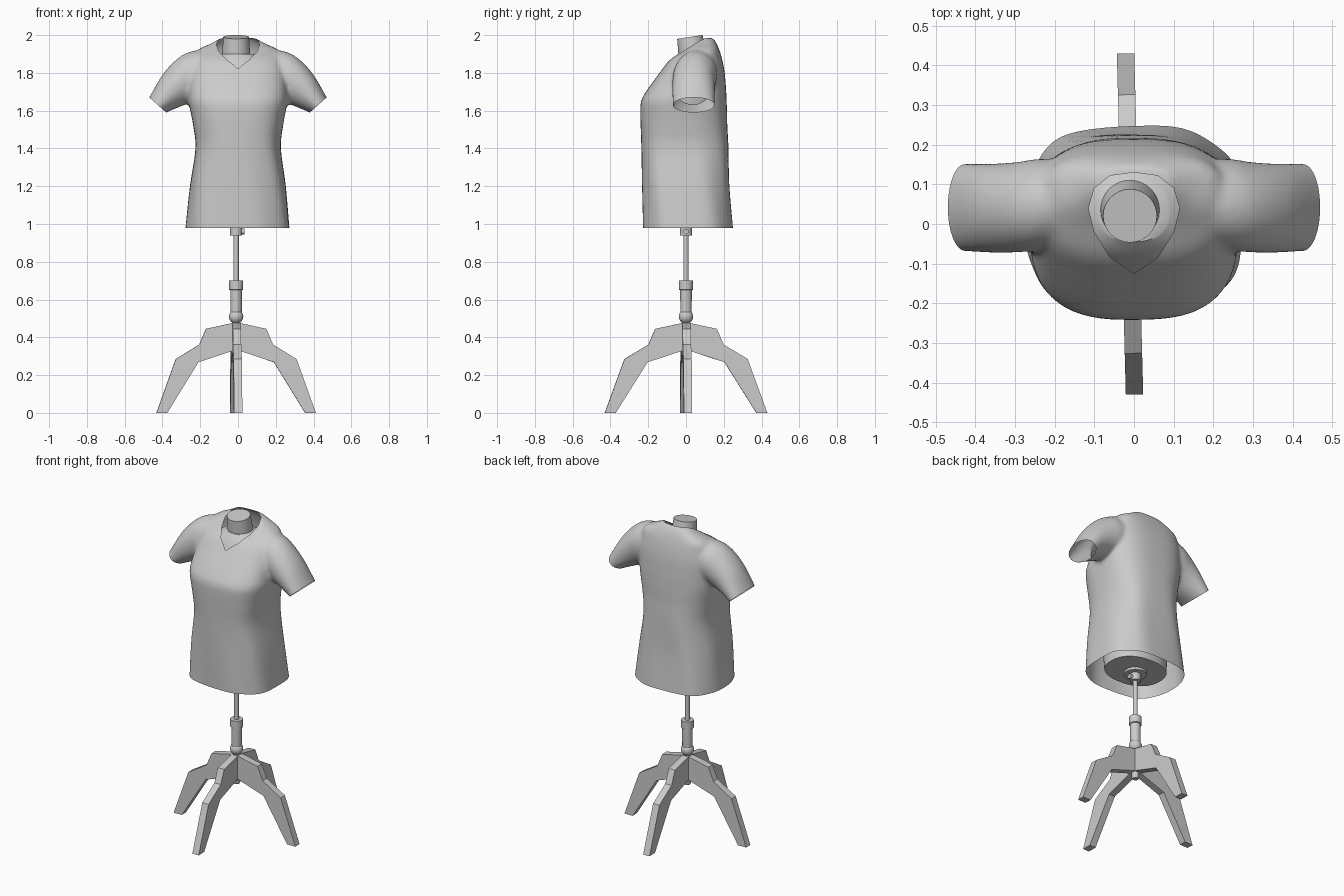
import bpy, bmesh, math
from mathutils import Vector, Matrix

if "Cube" in bpy.data.objects:
    bpy.data.objects.remove(bpy.data.objects["Cube"])

CX = -0.01  # stand axis


def make(name, bm, smooth=None):
    bmesh.ops.recalc_face_normals(bm, faces=bm.faces)
    me = bpy.data.meshes.new(name)
    bm.to_mesh(me)
    bm.free()
    ob = bpy.data.objects.new(name, me)
    bpy.context.collection.objects.link(ob)
    if smooth:
        shade(ob, smooth)
    return ob


def shade(ob, angle):
    bpy.ops.object.select_all(action='DESELECT')
    ob.select_set(True)
    bpy.context.view_layer.objects.active = ob
    bpy.ops.object.shade_smooth_by_angle(angle=math.radians(angle))


def loft(bm, rings):
    vs = [[bm.verts.new(p) for p in r] for r in rings]
    n = len(vs[0])
    for a, b in zip(vs, vs[1:]):
        for i in range(n):
            j = (i + 1) % n
            bm.faces.new((a[i], a[j], b[j], b[i]))
    bm.faces.new(vs[0][::-1])
    bm.faces.new(vs[-1])


def refine(rows, steps=5):
    """Catmull-Rom interpolation through rows of section values."""
    out = []
    for i in range(len(rows) - 1):
        p0, p1 = rows[max(i - 1, 0)], rows[i]
        p2, p3 = rows[i + 1], rows[min(i + 2, len(rows) - 1)]
        for s in range(steps):
            t = s / steps
            out.append([b + 0.5 * t * ((c - a) + t * ((2*a - 5*b + 4*c - d) + t * (3*(b - c) + d - a)))
                        for a, b, c, d in zip(p0, p1, p2, p3)])
    return out + [rows[-1]]


def section(z, hw, yf, yb, folds=0.0, power=2.8, n=64):
    """Rounded-box ring at height z, with optional cloth folds towards the hem."""
    ring = []
    for i in range(n):
        a = 2 * math.pi * i / n
        c, s = math.cos(a), math.sin(a)
        f = 1 + folds * max(0, min(1, (1.65 - z) / 0.4)) * math.sin(7 * a + 5 * z)
        ring.append((f * hw * math.copysign(abs(c) ** (2 / power), c),
                     (yf + yb) / 2 + f * (yb - yf) / 2 * math.copysign(abs(s) ** (2 / power), s), z))
    return ring


def lathe(name, profile, sides=24, center=(CX, 0)):
    bm = bmesh.new()
    loft(bm, [[(center[0] + r * math.cos(2 * math.pi * i / sides),
                center[1] + r * math.sin(2 * math.pi * i / sides), z)
               for i in range(sides)] for r, z in profile])
    return make(name, bm, 35)


# --- Shirt: torso and sleeve volumes fused, then cut open ---
bm = bmesh.new()
torso = [(0.92, .28, -.225, .252), (0.98, .275, -.226, .248), (1.2, .253, -.23, .232),
         (1.4, .226, -.235, .226), (1.52, .238, -.24, .219), (1.6, .253, -.242, .217),
         (1.65, .262, -.238, .215), (1.7, .262, -.212, .213), (1.8, .255, -.14, .205),
         (1.87, .24, -.085, .192), (1.92, .215, -.01, .177), (1.955, .145, .035, .162),
         (1.985, .09, .07, .143)]
loft(bm, [section(*r, folds=0.012) for r in refine(torso)])

# top x,z / bottom x,z / centre y / half depth
sleeve = [(.17, 1.925, .14, 1.70, .06, .10), (.255, 1.912, .22, 1.665, .05, .115),
          (.325, 1.872, .27, 1.637, .042, .114), (.40, 1.79, .32, 1.615, .04, .113),
          (.47, 1.67, .38, 1.59, .042, .112), (.50, 1.62, .415, 1.57, .042, .112)]
for side in (1, -1):
    rings = []
    for tx, tz, bx, bz, cy, hy in refine(sleeve):
        c = Vector(((tx + bx) / 2, cy, (tz + bz) / 2))
        u = Vector(((tx - bx) / 2, 0, (tz - bz) / 2))
        ring = []
        for i in range(40):
            a = 2 * math.pi * i / 40
            p = c + u * math.cos(a) + Vector((0, hy, 0)) * math.sin(a)
            ring.append((side * p.x, p.y, p.z))
        rings.append(ring)
    loft(bm, rings)
shirt = make("shirt", bm)
rm = shirt.modifiers.new("fuse", 'REMESH')
rm.mode = 'VOXEL'
rm.voxel_size = 0.011
sm = shirt.modifiers.new("soften", 'SMOOTH')
sm.factor = 0.5
sm.iterations = 9
bpy.context.view_layer.update()
me = bpy.data.meshes.new_from_object(shirt.evaluated_get(bpy.context.evaluated_depsgraph_get()))
shirt.modifiers.clear()
shirt.data = me

bm = bmesh.new()
bm.from_mesh(me)


def cut(test, co, no, clear):
    faces = [f for f in bm.faces if test(f.calc_center_median())]
    geom = set(faces)
    for f in faces:
        geom.update(f.edges)
        geom.update(f.verts)
    bmesh.ops.bisect_plane(bm, geom=list(geom), plane_co=co, plane_no=no, clear_outer=clear)


# hem and cuffs
cut(lambda c: c.z < 1.1, (0, 0, 0.98), (0, 0, -1), True)
for s in (1, -1):
    cut(lambda c: c.x * s > 0.32, (s * .425, 0, 1.63), (s * .08, 0, -.09), True)

# neckline: V at the front, round at the back
half = [(0, -.125), (.06, -.085), (.1, -.02), (.115, .04), (.1, .09), (.06, .122), (0, .13)]
neck = half + [(-x, y) for x, y in half[-2:0:-1]]
edges = [(Vector(a), Vector(b)) for a, b in zip(neck, neck[1:] + neck[:1])]
for a, b in edges:
    d = b - a
    cut(lambda c: c.z > 1.75 and abs(c.x) < .2, (a.x, a.y, 0), (d.y, -d.x, 0), False)


def in_neck(c):
    return c.z > 1.75 and all((b - a).cross(Vector((c.x, c.y)) - a) > 0 for a, b in edges)


bmesh.ops.delete(bm, geom=[f for f in bm.faces if in_neck(f.calc_center_median())], context='FACES')
bm.to_mesh(me)
bm.free()
shade(shirt, 60)

# --- Dress form body inside the shirt ---
bm = bmesh.new()
body = [(1.0, .185, -.14, .165), (1.2, .19, -.16, .175), (1.4, .185, -.18, .18), (1.6, .21, -.205, .185),
        (1.7, .22, -.18, .185), (1.8, .20, -.115, .175), (1.86, .15, -.08, .155), (1.9, .085, -.045, .11)]
loft(bm, [section(*r, power=2.3) for r in refine(body)])
make("dress_form_body", bm, 40)

bm = bmesh.new()
bmesh.ops.create_cone(bm, cap_ends=True, segments=32, radius1=.078, radius2=.068, depth=.14,
                      matrix=Matrix.Translation((CX, .031, 1.921)) @ Matrix.Rotation(math.radians(8.6), 4, 'X'))
make("neck", bm, 35)

# --- Stand ---
lathe("mounting_disc", [(.065, .985), (.065, 1.005)])
lathe("pole_clamp", [(.032, .94), (.032, .99)])
lathe("pole", [(.014, .45), (.014, .99)], 16)
lathe("height_sleeve", [(.03, .5), (.03, .545), (.031, .65), (.037, .652), (.037, .7)])
lathe("hub", [(.018, .29), (.022, .3), (.022, .5)], 16)

bm = bmesh.new()
bmesh.ops.create_uvsphere(bm, u_segments=24, v_segments=14, radius=.038,
                          matrix=Matrix.Translation((CX, 0, .51)))
make("ball_joint", bm, 35)

bm = bmesh.new()
bmesh.ops.create_cone(bm, cap_ends=True, segments=16, radius1=.015, radius2=.015, depth=.05,
                      matrix=Matrix.Translation((.01, 0, .96)) @ Matrix.Rotation(math.pi / 2, 4, 'Y'))
make("clamp_knob", bm, 35)

# four bent flat legs
profile = [(0, .48), (.16, .445), (.195, .362), (.32, .285), (.422, 0), (.365, 0), (.2, .268), (0, .335)]
for k, name in enumerate(("right_leg", "back_leg", "left_leg", "front_leg")):
    bm = bmesh.new()
    loft(bm, [[(r * (1.02 if k % 2 else 1), y, z) for r, z in profile] for y in (-.022, .022)])
    bmesh.ops.transform(bm, verts=bm.verts, matrix=Matrix.Translation((CX, 0, 0))
                        @ Matrix.Rotation(k * math.pi / 2 + math.radians(1.5), 4, 'Z'))
    make(name, bm)
